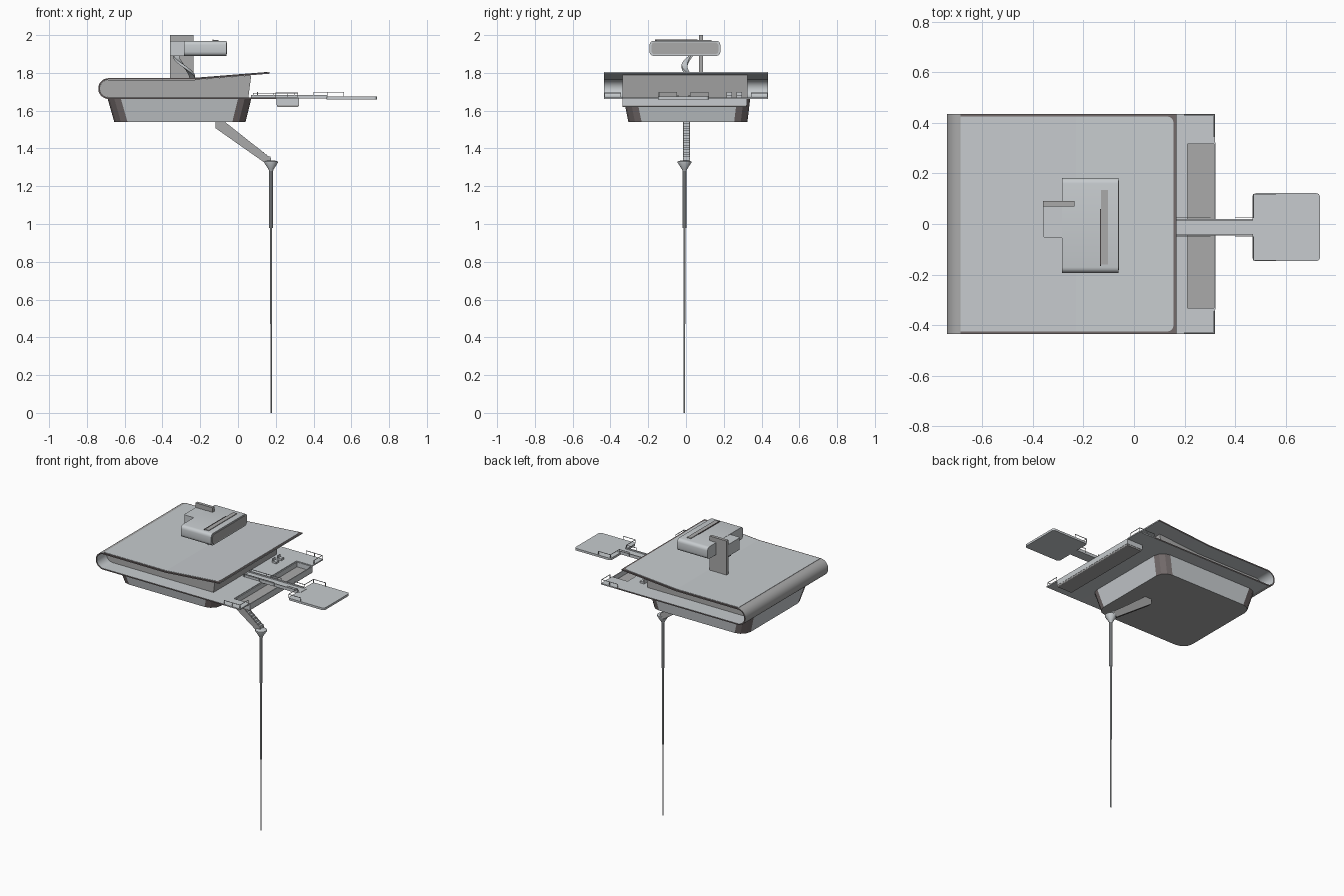
import bpy, bmesh, math
from mathutils import Vector

if "Cube" in bpy.data.objects:
    bpy.data.objects.remove(bpy.data.objects["Cube"])

def material(name, rgb):
    m = bpy.data.materials.new(name)
    m.diffuse_color = (*rgb, 1)
    m.use_nodes = True
    m.node_tree.nodes["Principled BSDF"].inputs["Base Color"].default_value = m.diffuse_color
    return m

LIGHT, GREY, BROWN = 0, 1, 2
MATS = [material("light_grey", (0.57, 0.60, 0.62)),
        material("mid_grey", (0.40, 0.40, 0.40)),
        material("dark_brown_grey", (0.17, 0.145, 0.145))]

def finish(name, bm, mat=LIGHT, rule=None, smooth=False):
    bmesh.ops.recalc_face_normals(bm, faces=bm.faces[:])
    for f in bm.faces:
        f.material_index = rule(f.calc_center_median(), f.normal) if rule else mat
    me = bpy.data.meshes.new(name)
    bm.to_mesh(me)
    bm.free()
    for m in MATS:
        me.materials.append(m)
    ob = bpy.data.objects.new(name, me)
    bpy.context.collection.objects.link(ob)
    if smooth:
        bpy.ops.object.select_all(action='DESELECT')
        ob.select_set(True)
        bpy.context.view_layer.objects.active = ob
        bpy.ops.object.shade_smooth_by_angle(angle=math.radians(35))
    return ob

def loft(bm, rings):
    loops = [[bm.verts.new(p) for p in r] for r in rings]
    n = len(loops[0])
    for a, b in zip(loops, loops[1:]):
        for i in range(n):
            bm.faces.new((a[i], a[(i + 1) % n], b[(i + 1) % n], b[i]))
    bm.faces.new(loops[0][::-1])
    bm.faces.new(loops[-1])

def place(axis, u, v, w):
    return {'x': (w, u, v), 'y': (u, w, v), 'z': (u, v, w)}[axis]

def prism(name, pts, axis, lo, hi, mat=LIGHT, rule=None, smooth=False):
    bm = bmesh.new()
    loft(bm, [[place(axis, u, v, w) for u, v in pts] for w in (lo, hi)])
    return finish(name, bm, mat, rule, smooth)

def rrect(x0, x1, y0, y1, r, n=4):
    pts = []
    for cx, cy, a in ((x1 - r, y1 - r, 0), (x0 + r, y1 - r, 90),
                      (x0 + r, y0 + r, 180), (x1 - r, y0 + r, 270)):
        for i in range(n + 1):
            t = math.radians(a + 90 * i / n)
            pts.append((cx + r * math.cos(t), cy + r * math.sin(t)))
    return pts

def add_box(bm, x0, x1, y0, y1, z0, z1):
    loft(bm, [[(x0, y0, z), (x1, y0, z), (x1, y1, z), (x0, y1, z)] for z in (z0, z1)])

def boxes(name, dims, mat=LIGHT):
    bm = bmesh.new()
    for d in dims:
        add_box(bm, *d)
    return finish(name, bm, mat)

def lid_z(x):
    return 1.772 + max(0, x + 0.23) * 0.08

# Folded sheet: lower deck, rolled left end and rising lid
def sheet_path(d):
    arc = [(-0.685 + (0.055 - d) * math.cos(math.radians(a)),
            1.717 + (0.055 - d) * math.sin(math.radians(a))) for a in range(270, 89, -12)]
    return [(0.205, 1.662 + d)] + arc + [(-0.23, 1.772 - d), (0.168, lid_z(0.168) - d)]

def sheet_colour(c, n):
    if abs(n.y) > 0.9:
        return BROWN
    if c.x < -0.685:
        return LIGHT if n.x > 0 else GREY
    return BROWN if c.z > 1.75 and n.z > 0 else LIGHT

prism("folded_shell", sheet_path(0) + sheet_path(0.008)[::-1], 'y', -0.435, 0.435,
      rule=sheet_colour, smooth=True)

# Light cover plate laid on the lid
outline = [(-0.685, 0.425), (-0.685, -0.425)] + \
    [p for p in rrect(-0.6, 0.156, -0.425, 0.425, 0.025) if p[0] > 0][5:] + \
    [p for p in rrect(-0.6, 0.156, -0.425, 0.425, 0.025) if p[0] > 0][:5]
bm = bmesh.new()
loft(bm, [[(x, y, z) for x, y in outline] for z in (-0.001, 0.002)])
bmesh.ops.bisect_plane(bm, geom=bm.verts[:] + bm.edges[:] + bm.faces[:],
                       plane_co=(-0.23, 0, 0), plane_no=(1, 0, 0))
for v in bm.verts:
    v.co.z += lid_z(v.co.x)
finish("lid_cover", bm)

# Inner block following the inside of the fold
block = sheet_path(0.0085)[1:-1] + [(0.07, lid_z(0.07) - 0.0085), (0.055, 1.6705)]
prism("inner_block", block, 'y', -0.335, 0.325, GREY)

# Deck ends either side of the tray
boxes("deck_ends", [(0.2, 0.32, -0.435, -0.335, 1.662, 1.67),
                    (0.2, 0.32, 0.32, 0.435, 1.662, 1.67)])

# Sunken tray
prism("tray_floor", rrect(0.207, 0.322, 1.62, 1.634, 0.006), 'y', -0.335, 0.32, GREY)
boxes("tray_walls", [(0.205, 0.211, -0.335, 0.32, 1.63, 1.665),
                     (0.317, 0.323, -0.335, 0.32, 1.63, 1.665),
                     (0.205, 0.323, -0.337, -0.331, 1.63, 1.665),
                     (0.205, 0.323, 0.316, 0.322, 1.63, 1.665)])

# Tapered basin with brown rounded corners
bm = bmesh.new()
loft(bm, [[(x, y, z) for x, y in rrect(*b, 0.07, 3)] for z, b in
          ((1.54, (-0.655, 0.04, -0.305, 0.325)), (1.663, (-0.69, 0.07, -0.33, 0.34)))])

def basin_colour(c, n):
    if abs(n.z) > 0.9:
        return GREY
    return BROWN if min(abs(n.x), abs(n.y)) > 0.1 else LIGHT
finish("basin", bm, rule=basin_colour)

# Walkway and landing pad
boxes("walkway", [(0.07, 0.49, -0.045, 0.02, 1.664, 1.676),
                  (0.07, 0.47, -0.045, -0.039, 1.676, 1.684),
                  (0.07, 0.47, 0.014, 0.02, 1.676, 1.684)])
prism("pad", rrect(0.468, 0.735, -0.147, 0.122, 0.016), 'z', 1.66, 1.674)

# Wire railings
def rail(dims, points, z, h=0.026, t=0.0015):
    for x, y in points:
        dims.append((x - t, x + t, y - t, y + t, z, z + h))
    for (xa, ya), (xb, yb) in zip(points, points[1:]):
        dims.append((min(xa, xb) - t, max(xa, xb) + t, min(ya, yb) - t, max(ya, yb) + t,
                     z + h - 2 * t, z + h))

rails = []
for s, edge, inner in ((-1, -0.143, -0.05), (1, 0.118, 0.025)):
    rail(rails, [(0.56, edge), (0.472, edge), (0.472, inner), (0.40, inner)], 1.672)
    rail(rails, [(0.20, s * 0.431), (0.26, s * 0.431), (0.316, s * 0.431),
                 (0.316, s * 0.345)], 1.669)
    rail(rails, [(0.08, inner), (0.19, inner), (0.30, inner)], 1.672, 0.022)
boxes("railings", rails)

# Two little seats on the deck
seats = []
for y in (0.215, 0.268):
    seats += [(0.10, 0.13, y, y + 0.028, 1.67, 1.682), (0.10, 0.106, y, y + 0.028, 1.682, 1.698)]
boxes("seats", seats)

# Upper cabin
prism("cabin", rrect(-0.193, 0.182, 1.89, 1.97, 0.022), 'x', -0.285, -0.062,
      smooth=True)
prism("cabin_window", rrect(-0.182, 0.171, 1.899, 1.961, 0.016), 'x', -0.063, -0.0595, GREY)
prism("cabin_wing", rrect(-0.36, -0.27, -0.055, 0.08, 0.012), 'z', 1.89, 1.969)
boxes("roof_slot", [(-0.13, -0.102, -0.16, 0.135, 1.965, 1.974)], GREY)
boxes("roof_slot_edge", [(-0.134, -0.13, -0.165, 0.06, 1.965, 1.976)], BROWN)
boxes("tall_fin", [(-0.36, -0.235, 0.07, 0.09, 1.772, 2.0)], GREY)

# Spiral stair from lid to cabin
bm = bmesh.new()
rings = []
for i in range(15):
    t = i / 14
    a = -math.pi * t * 1.05
    z = 1.765 + 0.128 * t
    rings.append([(-0.285 + r * math.cos(a), 0.035 + r * math.sin(a), z + dz)
                  for r, dz in ((0.028, 0), (0.058, 0), (0.058, 0.016), (0.028, 0.016))])
loft(bm, rings)
finish("spiral_stair", bm, LIGHT)

# Sloping stair below the basin: side panels, soffit and steps
panel = [(-0.12, 1.545), (-0.12, 1.508), (0.15, 1.318), (0.175, 1.318), (0.175, 1.347), (-0.075, 1.545)]
for side, y in (("left", -0.017), ("right", 0.018)):
    prism("stair_panel_" + side, panel, 'y', y, y + 0.004, GREY)
prism("stair_soffit", [(-0.12, 1.508), (0.15, 1.318), (0.175, 1.318), (-0.12, 1.522)],
      'y', -0.016, 0.02, BROWN)
steps = []
for i in range(16):
    x, z = -0.10 + i * 0.0172, 1.532 - i * 0.0125
    steps.append((x, x + 0.014, -0.015, 0.02, z - 0.012, z + 0.012))
boxes("stair_steps", steps)

# Funnel joint and telescoping mast
def turned(name, profile, sides):
    bm = bmesh.new()
    loft(bm, [[(0.175 + r * math.cos(2 * math.pi * k / sides),
                -0.008 + r * math.sin(2 * math.pi * k / sides), z) for k in range(sides)]
              for r, z in profile])
    return finish(name, bm, LIGHT, smooth=True)

turned("funnel", [(0.010, 1.28), (0.014, 1.29), (0.036, 1.324), (0.036, 1.331), (0.02, 1.336)], 12)
turned("mast_upper", [(0.010, 0.98), (0.010, 1.285)], 10)
turned("mast_middle", [(0.006, 0.47), (0.006, 0.99)], 8)
turned("mast_lower", [(0.004, 0.0), (0.004, 0.48)], 8)
